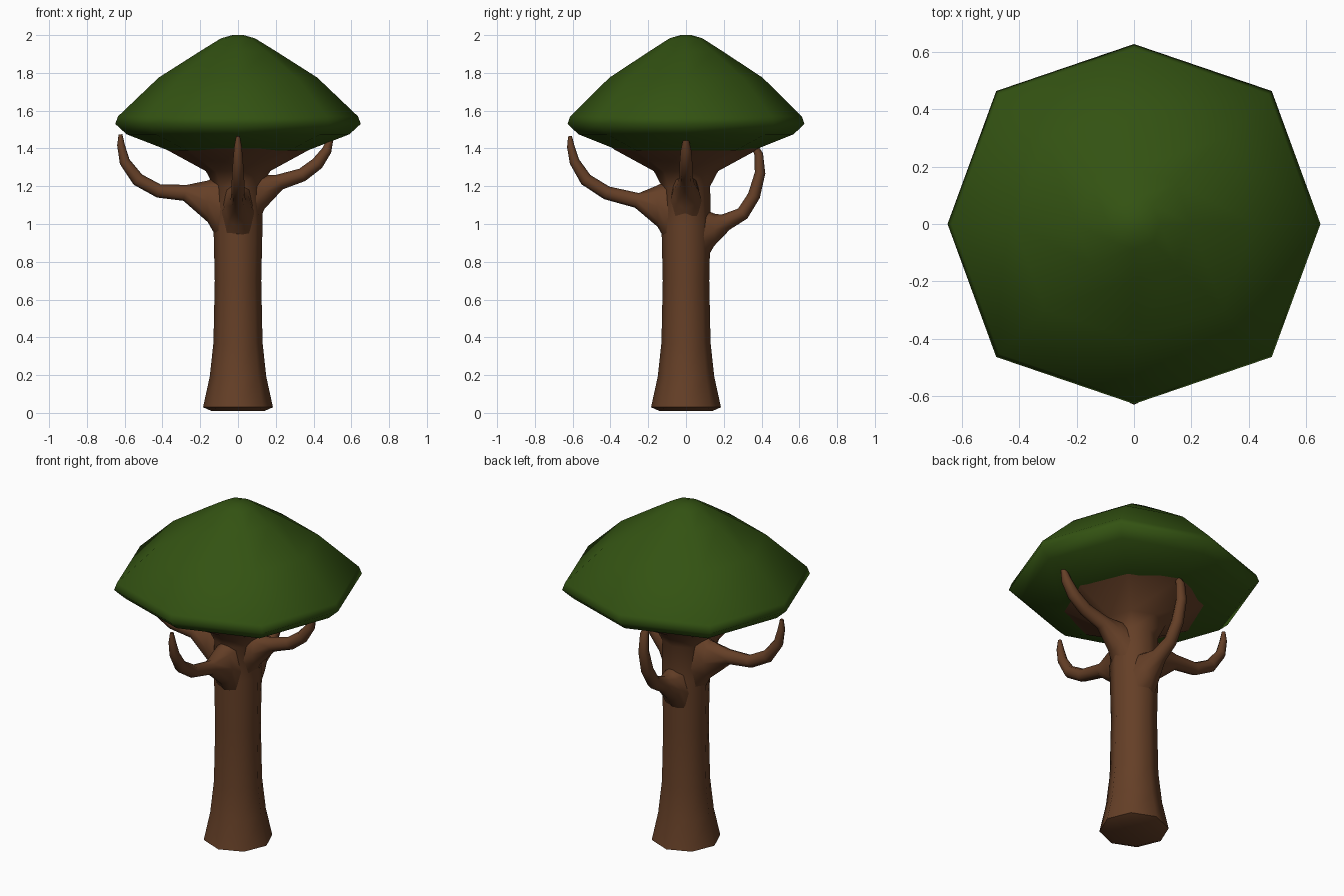
import bpy, bmesh
from math import sin, cos, tau, radians
from mathutils import Vector

cube = bpy.data.objects.get("Cube")
if cube:
    bpy.data.objects.remove(cube, do_unlink=True)


def make_material(name, color):
    mat = bpy.data.materials.new(name)
    mat.use_nodes = True
    mat.diffuse_color = color
    bsdf = next(n for n in mat.node_tree.nodes if n.type == 'BSDF_PRINCIPLED')
    bsdf.inputs["Base Color"].default_value = color
    bsdf.inputs["Roughness"].default_value = 0.9
    return mat


bark = make_material("bark_brown", (0.13, 0.05, 0.02, 1))
leaf = make_material("leaf_green", (0.033, 0.085, 0.006, 1))


def loft(name, rings, mat, cap_start=True, cap_end=True, angle=70):
    """Skin a list of point rings into one smooth object."""
    bm = bmesh.new()
    loops = [[bm.verts.new(p) for p in ring] for ring in rings]
    count = len(loops[0])
    for a, b in zip(loops, loops[1:]):
        for i in range(count):
            j = (i + 1) % count
            bm.faces.new((a[i], a[j], b[j], b[i]))
    if cap_start:
        bm.faces.new(loops[0][::-1])
    if cap_end:
        bm.faces.new(loops[-1])
    bmesh.ops.recalc_face_normals(bm, faces=bm.faces)
    mesh = bpy.data.meshes.new(name)
    bm.to_mesh(mesh)
    bm.free()
    mesh.materials.append(mat)
    obj = bpy.data.objects.new(name, mesh)
    bpy.context.collection.objects.link(obj)
    bpy.ops.object.select_all(action='DESELECT')
    obj.select_set(True)
    bpy.context.view_layer.objects.active = obj
    bpy.ops.object.shade_smooth_by_angle(angle=radians(angle))
    return obj


def octagon(rx, ry, diagonal, z):
    """Eight points with corners on the axes and scaled diagonals."""
    ring = []
    for i in range(8):
        s = diagonal if i % 2 else 1
        ring.append((rx * s * cos(i * tau / 8), ry * s * sin(i * tau / 8), z))
    return ring


# Trunk with a wide foot and a flare that meets the crown
trunk_profile = [(0.14, 0.01), (0.185, 0.03), (0.15, 0.19), (0.13, 0.37),
                 (0.123, 0.7), (0.13, 1.0), (0.128, 1.2), (0.17, 1.28), (0.39, 1.40)]
loft("trunk", [octagon(r, r, 1.0, z) for r, z in trunk_profile], bark, cap_end=False)

# Crown: shallow underside, rounded rim, sloping dome
crown_profile = [(0.37, 1.39), (0.59, 1.475), (0.65, 1.53), (0.635, 1.57),
                 (0.42, 1.775), (0.2, 1.915), (0.09, 1.983), (0.03, 2.0)]
loft("crown", [octagon(r, r * 0.965, 1.045, z) for r, z in crown_profile], leaf)


def branch(name, direction, path):
    """Tapered tube; path rows are reach, height, half width, half thickness."""
    out = Vector(direction)
    up = Vector((0, 0, 1))
    side = up.cross(out)
    centers = [out * reach + up * z for reach, z, w, t in path]
    rings = []
    for i, (reach, z, width, thick) in enumerate(path):
        tangent = (centers[min(i + 1, len(path) - 1)] - centers[max(i - 1, 0)]).normalized()
        normal = tangent.cross(side)
        if i < 2:
            normal = up
        rings.append([centers[i] + side * width * cos(k * tau / 8)
                      + normal * thick * sin(k * tau / 8) for k in range(8)])
    loft(name, rings, bark)


branch("right_branch", (-1, 0, 0), [
    (0.08, 1.07, 0.09, 0.20), (0.16, 1.12, 0.07, 0.11), (0.28, 1.165, 0.04, 0.043),
    (0.42, 1.175, 0.035, 0.036), (0.53, 1.235, 0.033, 0.035), (0.60, 1.33, 0.027, 0.028),
    (0.62, 1.42, 0.02, 0.02), (0.622, 1.475, 0.01, 0.01)])
branch("left_branch", (1, 0, 0), [
    (0.07, 1.10, 0.09, 0.18), (0.14, 1.17, 0.07, 0.09), (0.22, 1.222, 0.04, 0.042),
    (0.34, 1.26, 0.036, 0.036), (0.42, 1.32, 0.034, 0.034), (0.47, 1.39, 0.028, 0.026),
    (0.49, 1.45, 0.015, 0.015)])
branch("front_branch", (0, -1, 0), [
    (0.08, 1.05, 0.09, 0.19), (0.15, 1.095, 0.07, 0.11), (0.26, 1.125, 0.04, 0.04),
    (0.42, 1.165, 0.035, 0.036), (0.53, 1.235, 0.033, 0.034), (0.59, 1.33, 0.027, 0.027),
    (0.61, 1.41, 0.02, 0.02), (0.614, 1.465, 0.01, 0.01)])
branch("back_branch", (0, 1, 0), [
    (0.07, 0.92, 0.09, 0.17), (0.15, 0.97, 0.07, 0.085), (0.21, 1.01, 0.042, 0.045),
    (0.30, 1.055, 0.036, 0.036), (0.36, 1.15, 0.034, 0.033), (0.392, 1.27, 0.03, 0.028),
    (0.385, 1.37, 0.025, 0.023), (0.36, 1.42, 0.015, 0.015)])
